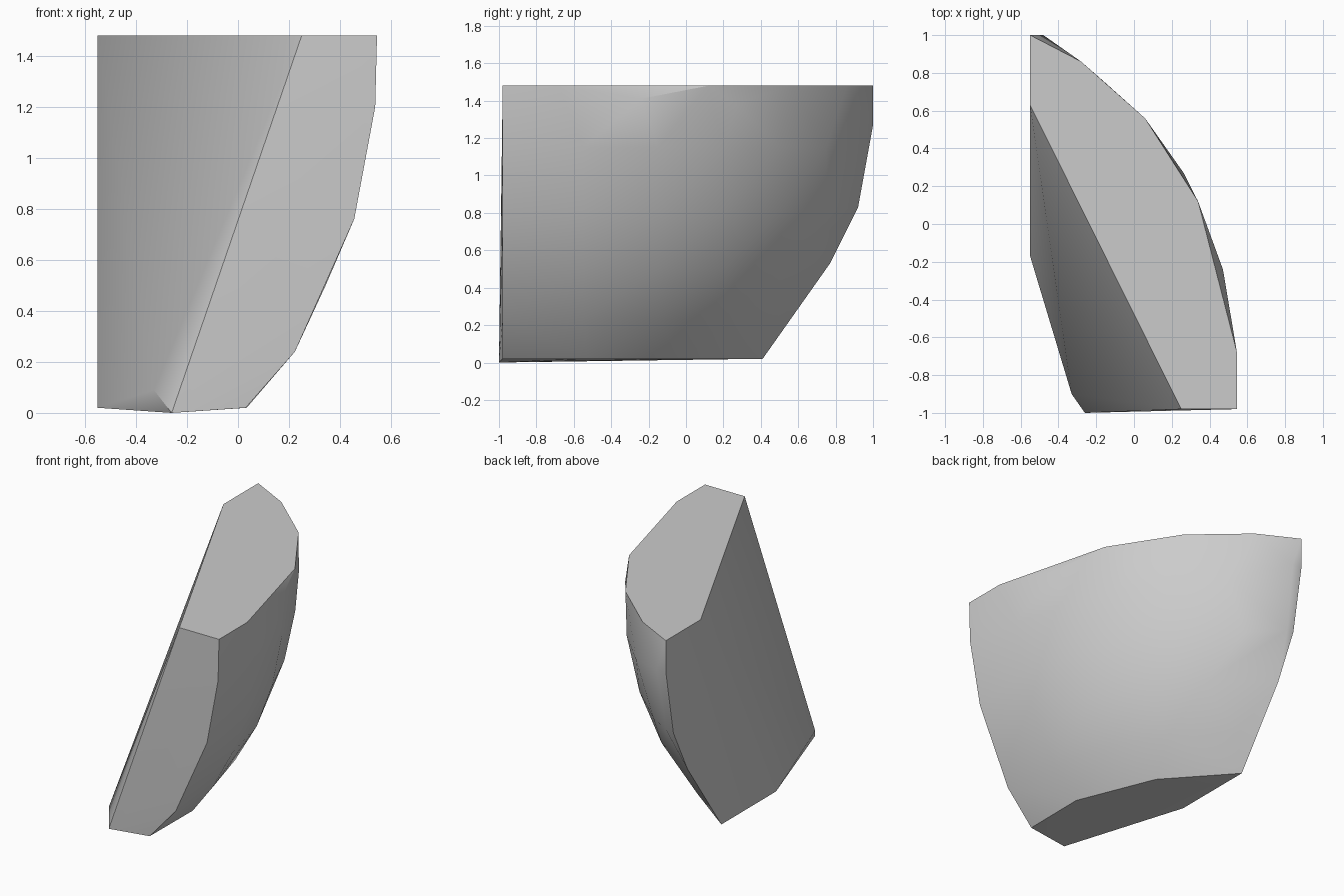
import bpy
import bmesh
from math import sqrt, radians
from mathutils import Vector

cube = bpy.data.objects.get("Cube")
if cube:
    bpy.data.objects.remove(cube, do_unlink=True)

# Rounded outer skin: an ellipsoid that the fragment was broken from
CENTRE = Vector((-1.0, -0.85, 1.4))
RADII = Vector((1.55, 1.933, 1.9))
LEFT, FRONT, BOTTOM, TOP = -0.55, -0.98, 0.02, 1.48


def skin(y, z):
    """Point on the outer skin at the given y and z, or None past its edge."""
    v = (y - CENTRE.y) / RADII.y
    w = (z - CENTRE.z) / RADII.z
    rest = 1 - v * v - w * w
    if rest <= 0:
        return None
    x = CENTRE.x + RADII.x * sqrt(rest)
    return Vector((x, y, z)) if x > LEFT + 0.04 else None


def build_fragment(name, points, material):
    """Close the points into one solid chunk and shade its skin smooth."""
    bm = bmesh.new()
    for p in points:
        bm.verts.new(p)
    hull = bmesh.ops.convex_hull(bm, input=bm.verts[:])
    loose = set(hull["geom_interior"]) | set(hull["geom_unused"])
    bmesh.ops.delete(bm, geom=[v for v in loose if isinstance(v, bmesh.types.BMVert)],
                     context="VERTS")
    # Merge the triangles of the flat break faces
    bmesh.ops.dissolve_limit(bm, angle_limit=radians(0.4),
                             verts=bm.verts[:], edges=bm.edges[:])
    bmesh.ops.recalc_face_normals(bm, faces=bm.faces[:])
    mesh = bpy.data.meshes.new(name)
    bm.to_mesh(mesh)
    bm.free()
    mesh.materials.append(material)
    obj = bpy.data.objects.new(name, mesh)
    bpy.context.collection.objects.link(obj)
    bpy.ops.object.select_all(action="DESELECT")
    obj.select_set(True)
    bpy.context.view_layer.objects.active = obj
    bpy.ops.object.shade_smooth_by_angle(angle=radians(30))
    return obj


# Stone colour
stone = bpy.data.materials.new("stone_grey")
stone.use_nodes = True
grey = (0.6, 0.6, 0.6, 1.0)
stone.diffuse_color = grey
stone.node_tree.nodes["Principled BSDF"].inputs["Base Color"].default_value = grey

# Corners of the sloping break
points = [(LEFT, 0.63, TOP), (0.25, FRONT, TOP), (LEFT, -0.17, BOTTOM),
          (-0.26, -1.0, 0.0), (-0.33, -0.9, 0.09)]
# Corners where the skin meets the front and the top
points += [(0.545, FRONT, TOP), (0.545, -0.68, TOP), (0.03, FRONT, BOTTOM)]
# Flat side edge and the narrow bevel beside it
points += [(LEFT, y, z) for y, z in
           ((1.0, TOP), (1.0, 1.27), (0.92, 0.83), (0.77, 0.53), (0.41, BOTTOM))]
points += [(-0.48, 1.0, 1.27), (-0.5, 0.92, 0.83)]

# Skin points along the top, bottom and front rims
rim = [(y, TOP) for y in (0.12, 0.56, 0.86)]
rim += [(y, BOTTOM) for y in (-0.53, 0.0, 0.28)]
rim += [(FRONT, z) for z in (1.2, 0.76, 0.24)]
# Skin points between the rims
rim += [(-0.24, 1.41), (0.27, 1.38)]
rim += [(y, z) for y in (-0.55, -0.15, 0.2, 0.5, 0.75) for z in (1.15, 0.8, 0.5, 0.23)]
points += [p for p in (skin(y, z) for y, z in rim) if p]

build_fragment("stone_fragment", points, stone)
